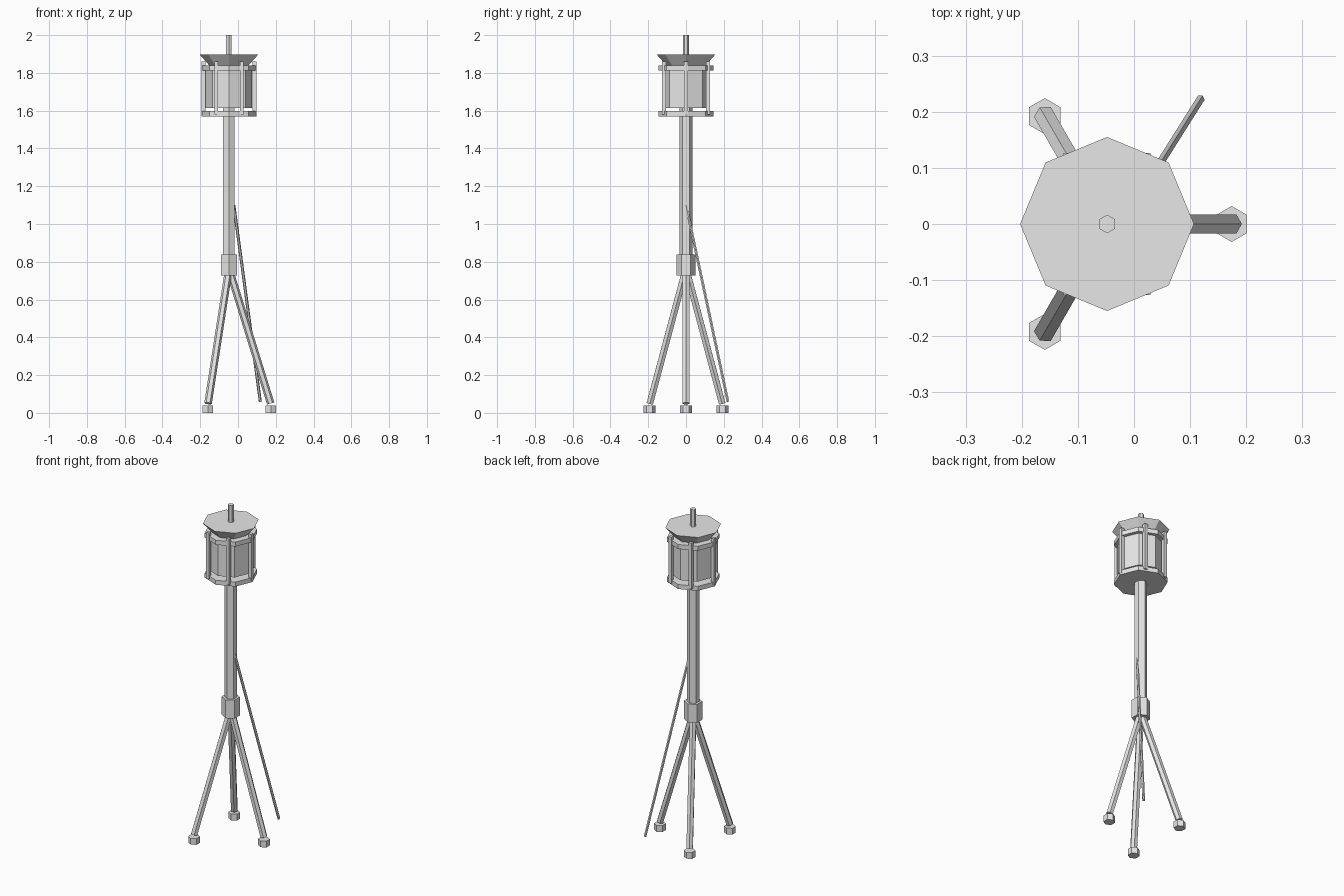
import bpy, math
from mathutils import Vector

if "Cube" in bpy.data.objects:
    bpy.data.objects.remove(bpy.data.objects["Cube"])

CX = -0.048  # x of the mast axis

grey = bpy.data.materials.new("light_grey")
grey.diffuse_color = (0.8, 0.8, 0.8, 1)
grey.use_nodes = True
grey.node_tree.nodes["Principled BSDF"].inputs["Base Color"].default_value = grey.diffuse_color


def finish(name):
    ob = bpy.context.object
    ob.name = name
    ob.data.materials.append(grey)
    return ob


def prism(name, sides, r_low, r_top, z0, z1, x=CX, y=0.0, turn=0.0):
    """Upright prism or frustum; turn = angle of its first corner."""
    bpy.ops.mesh.primitive_cone_add(
        vertices=sides, radius1=r_low, radius2=r_top, depth=z1 - z0,
        location=(x, y, (z0 + z1) / 2), rotation=(0, 0, turn))
    return finish(name)


def rod(name, a, b, r, sides=6):
    """Straight bar between two points, one edge facing up."""
    a, b = Vector(a), Vector(b)
    d = b - a
    bpy.ops.mesh.primitive_cylinder_add(
        vertices=sides, radius=r, depth=d.length, location=(a + b) / 2)
    ob = finish(name)
    ob.rotation_euler = d.to_track_quat('Z', 'Y').to_euler()
    return ob


# Mast, collar and tip
prism("mast", 6, 0.035, 0.035, 0.80, 1.62)
prism("collar", 6, 0.05, 0.05, 0.727, 0.838)
prism("tip", 6, 0.0165, 0.0165, 1.86, 2.0)

# Lantern head
prism("lower_plate", 8, 0.145, 0.145, 1.57, 1.597)
prism("drum", 8, 0.123, 0.123, 1.615, 1.82)
prism("upper_plate", 8, 0.145, 0.145, 1.812, 1.839)
prism("flared_cap", 8, 0.10, 0.155, 1.835, 1.897)

# Cage posts
for i in range(6):
    a = math.radians(60 * i)
    bpy.ops.mesh.primitive_cube_add(
        size=1, location=(CX + 0.135 * math.cos(a), 0.135 * math.sin(a), 1.72))
    finish(f"cage_post_{i + 1}").scale = (0.02, 0.02, 0.28)

# Tripod legs and feet
for i in range(3):
    a = math.radians(120 * i)
    c, s = math.cos(a), math.sin(a)
    rod(f"leg_{i + 1}", (CX, 0, 0.765), (CX + 0.221 * c, 0.221 * s, 0.05), 0.02)
    prism(f"foot_{i + 1}", 6, 0.032, 0.032, 0.0, 0.038,
          CX + 0.222 * c, 0.222 * s)

# Slanting stay
rod("stay", (-0.022, 0, 1.1), (0.118, 0.222, 0.06), 0.008)
